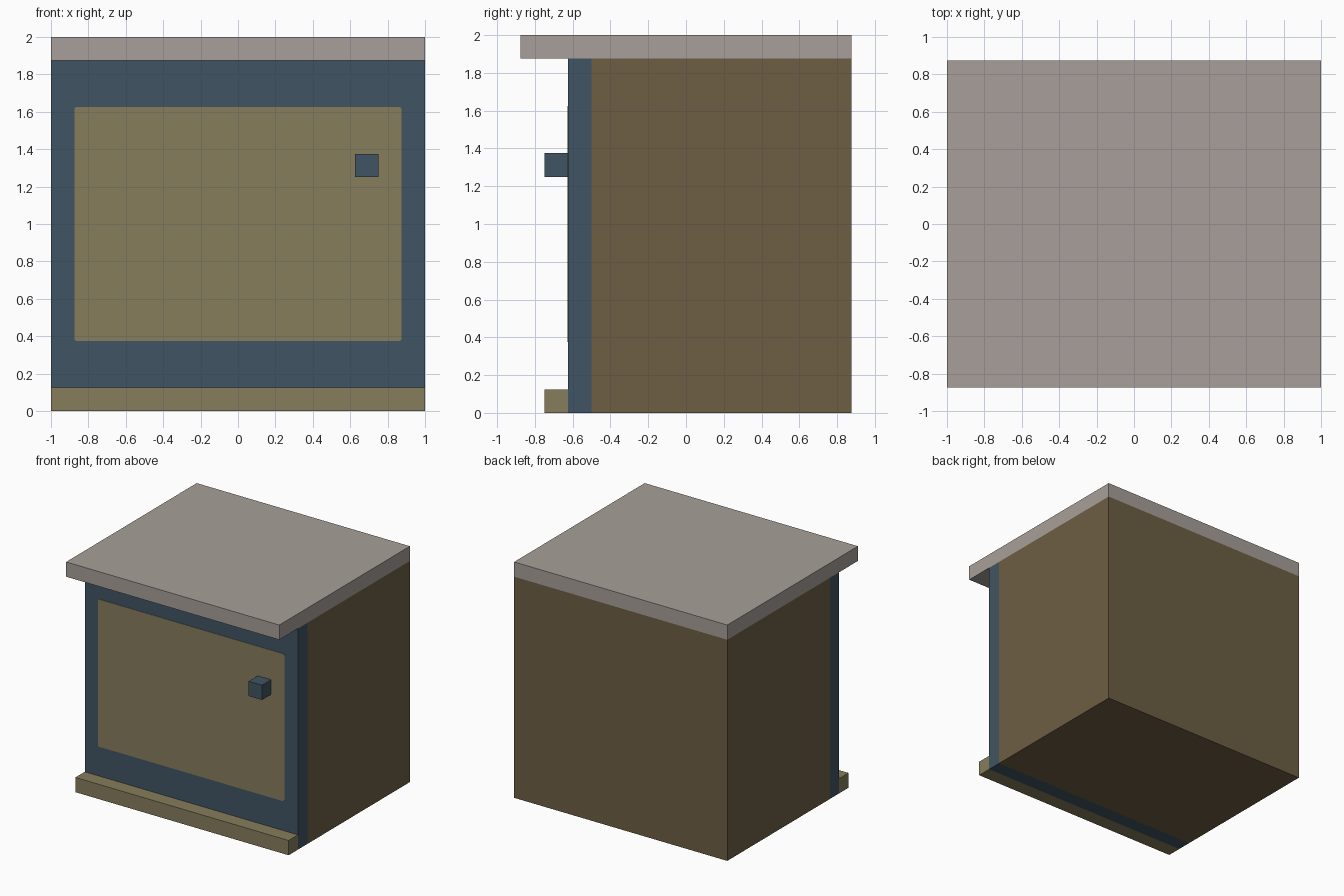
import bpy
import bmesh

if "Cube" in bpy.data.objects:
    bpy.data.objects.remove(bpy.data.objects["Cube"])


def material(name, rgb):
    m = bpy.data.materials.new(name)
    m.diffuse_color = (*rgb, 1.0)
    m.use_nodes = True
    m.node_tree.nodes["Principled BSDF"].inputs["Base Color"].default_value = m.diffuse_color
    return m


GREY = material("warm grey", (0.386, 0.347, 0.319))
BLUE = material("slate blue", (0.051, 0.091, 0.125))
OLIVE = material("olive tan", (0.238, 0.205, 0.107))
BROWN = material("brown", (0.153, 0.112, 0.058))


def box(name, x, y, z, mat, corner=0.0):
    """Box from (min, max) ranges; corner rounds the edges running along y."""
    bm = bmesh.new()
    bmesh.ops.create_cube(bm, size=1.0)
    for v in bm.verts:
        v.co = [r[0] + (c + 0.5) * (r[1] - r[0]) for c, r in zip(v.co, (x, y, z))]
    if corner:
        edges = [e for e in bm.edges
                 if abs(e.verts[0].co.y - e.verts[1].co.y) > 1e-5]
        bmesh.ops.bevel(bm, geom=edges, offset=corner, segments=2,
                        profile=0.5, affect='EDGES')
    mesh = bpy.data.meshes.new(name)
    bm.to_mesh(mesh)
    bm.free()
    mesh.materials.append(mat)
    obj = bpy.data.objects.new(name, mesh)
    bpy.context.collection.objects.link(obj)
    return obj


# Main cabinet body and the front door in front of it
box("body", (-1, 1), (-0.5, 0.875), (0, 1.875), BROWN)
box("door", (-1, 1), (-0.625, -0.5), (0, 1.875), BLUE)

# Painted panel on the door, as a thin plate with softened corners
box("door_panel", (-0.875, 0.875), (-0.628, -0.624), (0.375, 1.625), OLIVE, 0.012)

# Overhanging top slab and the ledge at the foot of the door
box("top_slab", (-1, 1), (-0.875, 0.875), (1.875, 2), GREY)
box("foot_ledge", (-1, 1), (-0.75, -0.625), (0, 0.125), OLIVE)

# Square door knob
box("knob", (0.625, 0.75), (-0.75, -0.625), (1.25, 1.375), BLUE)
